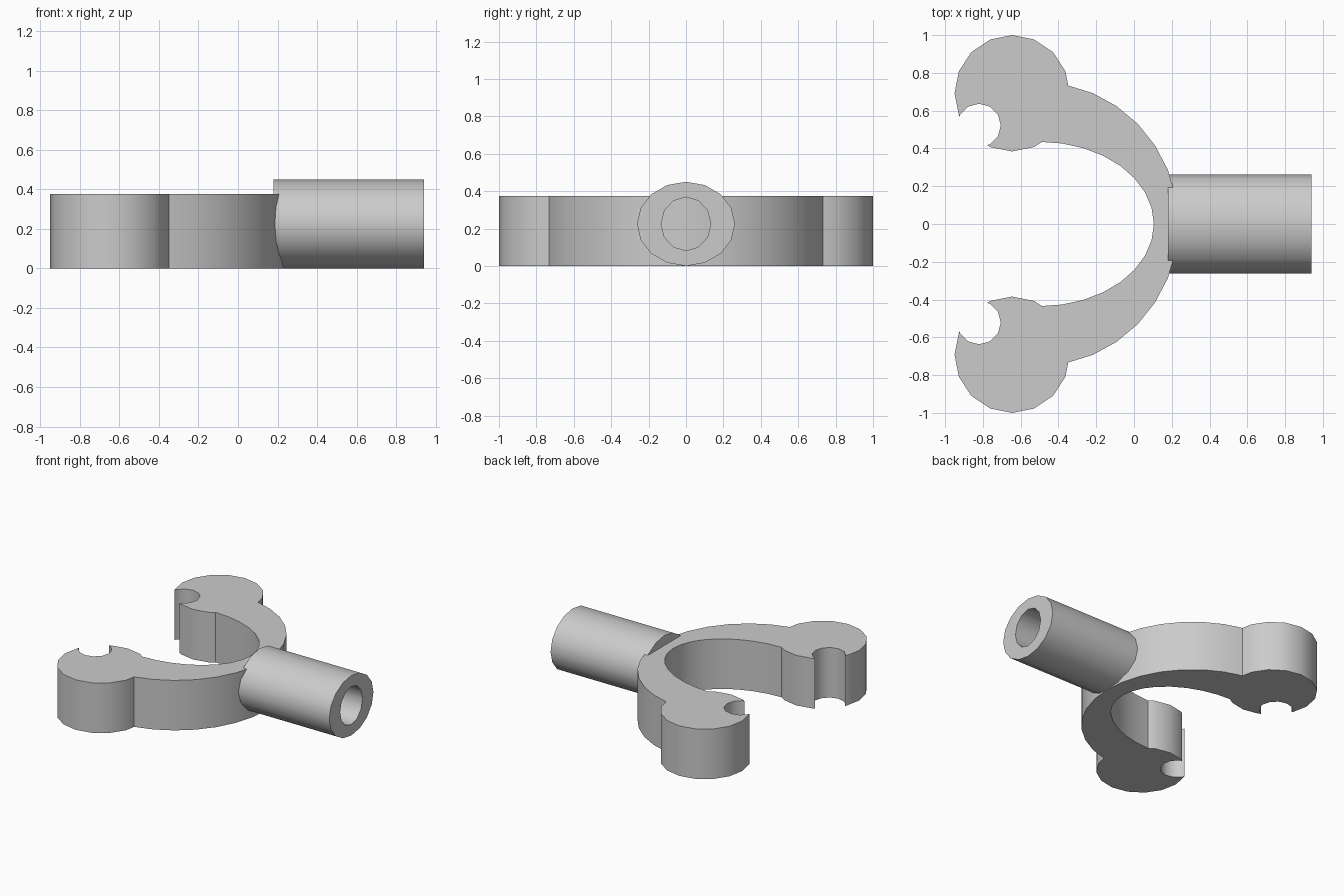
import bpy, bmesh
from math import sin, cos, pi, radians

cube = bpy.data.objects.get("Cube")
if cube:
    bpy.data.objects.remove(cube, do_unlink=True)

GREY = (0.6, 0.6, 0.6, 1)
grey = bpy.data.materials.new("plain grey")
grey.use_nodes = True
grey.diffuse_color = GREY
grey.node_tree.nodes["Principled BSDF"].inputs["Base Color"].default_value = GREY

HEIGHT = 0.375


def finish(name, bm):
    bmesh.ops.recalc_face_normals(bm, faces=bm.faces)
    mesh = bpy.data.meshes.new(name)
    bm.to_mesh(mesh)
    bm.free()
    obj = bpy.data.objects.new(name, mesh)
    bpy.context.collection.objects.link(obj)
    mesh.materials.append(grey)
    return obj


def ellipse(cx, cy, rx, ry, sides, start=0, stop=None):
    stop = sides if stop is None else stop
    return [(cx + rx * cos(2 * pi * i / sides), cy + ry * sin(2 * pi * i / sides))
            for i in range(start, stop)]


def prism(name, outline, z0, z1):
    bm = bmesh.new()
    face = bm.faces.new([bm.verts.new((x, y, z0)) for x, y in outline])
    top = bmesh.ops.extrude_face_region(bm, geom=[face])["geom"]
    bmesh.ops.translate(bm, vec=(0, 0, z1 - z0),
                        verts=[g for g in top if isinstance(g, bmesh.types.BMVert)])
    return finish(name, bm)


def boolean(target, tool, operation):
    mod = target.modifiers.new(operation.lower(), "BOOLEAN")
    mod.operation, mod.object, mod.solver = operation, tool, "EXACT"
    bpy.context.view_layer.objects.active = target
    bpy.ops.object.modifier_apply(modifier=mod.name)
    bpy.data.objects.remove(tool, do_unlink=True)


def smooth(obj):
    bpy.ops.object.select_all(action="DESELECT")
    obj.select_set(True)
    bpy.context.view_layer.objects.active = obj
    bpy.ops.object.shade_smooth_by_angle(angle=radians(33))


# Curved yoke: half of an elliptical ring
outer = ellipse(-0.5, 0, 0.735, 0.75, 32, -8, 9)
inner = ellipse(-0.5, 0, 0.605, 0.435, 32, -8, 9)
yoke = prism("yoke", outer + inner[::-1], 0, HEIGHT)

# Round tips, each with an open pin notch
for side in (1, -1):
    tip = prism("tip", ellipse(-0.645, side * 0.692, 0.305, 0.308, 16), 0, HEIGHT)
    boolean(yoke, tip, "UNION")
for side in (1, -1):
    notch = prism("notch_cutter", ellipse(-0.82, side * 0.522, 0.115, 0.115, 12),
                  -0.1, HEIGHT + 0.1)
    boolean(yoke, notch, "DIFFERENCE")
smooth(yoke)

# Hollow socket tube along x
MID = 0.225
tube = prism("socket_tube", ellipse(0, 0, 0.225, 0.262, 16), 0.18, 0.94)
bore = prism("bore_cutter", ellipse(0, 0, 0.143, 0.133, 12), 0.1, 1.1)
boolean(tube, bore, "DIFFERENCE")
for v in tube.data.vertices:
    x, y, z = v.co
    v.co = (z, y, MID - x)
smooth(tube)
